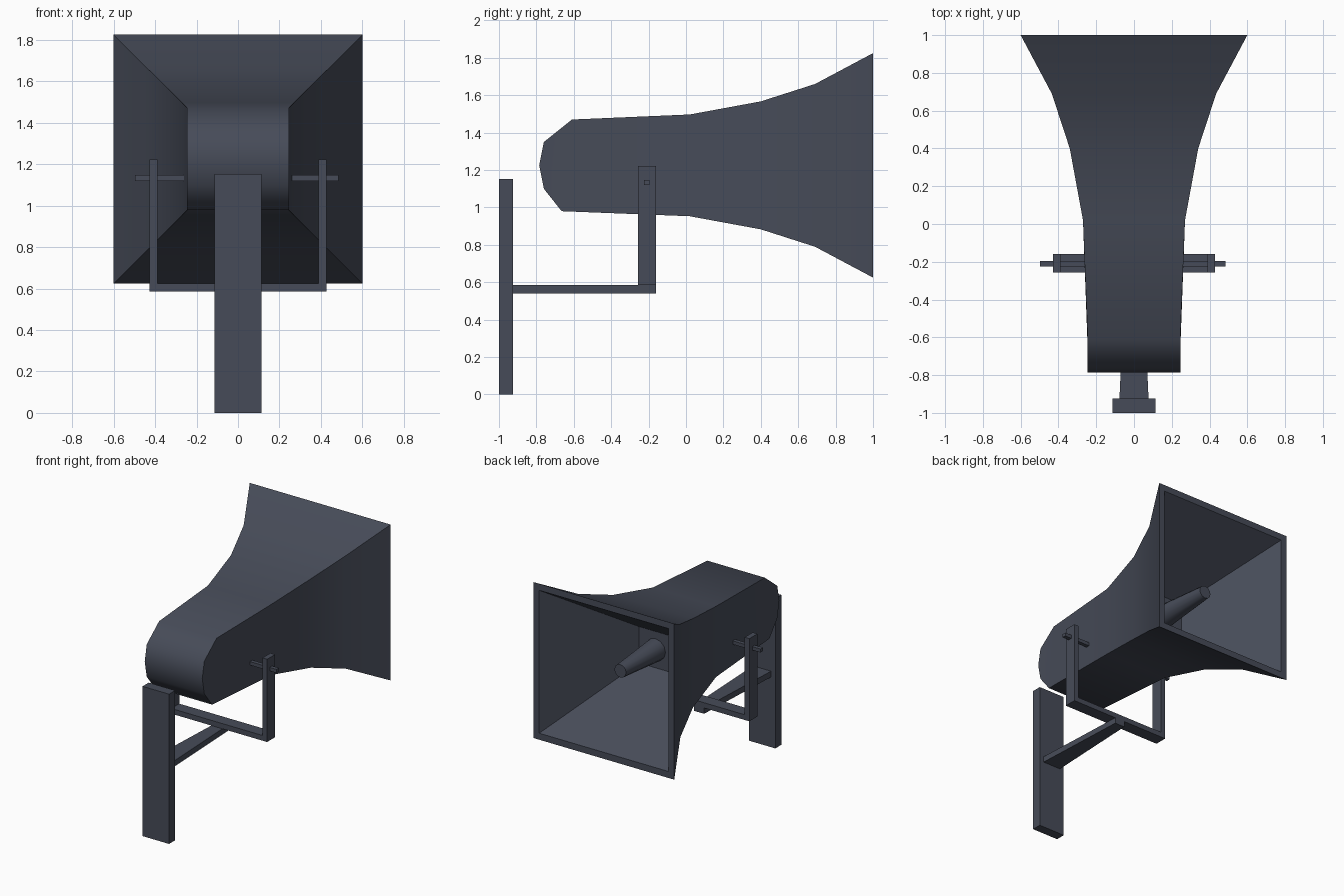
import bpy, bmesh, math

if "Cube" in bpy.data.objects:
    bpy.data.objects.remove(bpy.data.objects["Cube"])

paint = bpy.data.materials.new("slate grey paint")
paint.diffuse_color = (0.062, 0.071, 0.098, 1)
paint.use_nodes = True
paint.node_tree.nodes["Principled BSDF"].inputs["Base Color"].default_value = paint.diffuse_color


def finish(name, bm, smooth=None):
    bmesh.ops.remove_doubles(bm, verts=bm.verts, dist=1e-4)
    bmesh.ops.recalc_face_normals(bm, faces=bm.faces)
    me = bpy.data.meshes.new(name)
    bm.to_mesh(me)
    bm.free()
    me.materials.append(paint)
    ob = bpy.data.objects.new(name, me)
    bpy.context.collection.objects.link(ob)
    if smooth:
        bpy.ops.object.select_all(action='DESELECT')
        ob.select_set(True)
        bpy.context.view_layer.objects.active = ob
        bpy.ops.object.shade_smooth_by_angle(angle=math.radians(smooth))
    return ob


def box(name, x0, x1, y0, y1, z0, z1, taper=1.0):
    """Box from its limits; taper scales the width at the y1 end."""
    bm = bmesh.new()
    bmesh.ops.create_cube(bm, size=1)
    cx = (x0 + x1) / 2
    for v in bm.verts:
        k = taper if v.co.y > 0 else 1
        v.co = (cx + v.co.x * (x1 - x0) * k,
                y0 + (v.co.y + .5) * (y1 - y0),
                z0 + (v.co.z + .5) * (z1 - z0))
    return finish(name, bm)


# Horn: rectangular rings (half width, top y, top z, bottom y, bottom z)
MID = 1.225
rings = [
    (.245, -.785, MID, -.785, MID),
    (.245, -.76, 1.35, -.76, 1.10),
    (.245, -.61, 1.47, -.665, .98),
    (.27, .02, 1.497, .02, .953),
    (.34, .40, 1.567, .40, .883),
    (.435, .69, 1.66, .69, .79),
    (.60, 1.0, 1.825, 1.0, .625),
    (.55, 1.0, 1.775, 1.0, .675),        # inner lip
    (.14, .37, MID + .14, .37, MID - .14),  # throat
]
bm = bmesh.new()
loops = []
for w, yt, zt, yb, zb in rings:
    loops.append([bm.verts.new(c) for c in
                  ((-w, yt, zt), (w, yt, zt), (w, yb, zb), (-w, yb, zb))])
for a, b in zip(loops, loops[1:]):
    for i in range(4):
        j = (i + 1) % 4
        if a is loops[0] and i in (1, 3):   # triangular cheeks of the rounded back
            bm.faces.new((a[i], b[i], b[j]))
        else:
            bm.faces.new((a[i], a[j], b[j], b[i]))
bm.faces.new(loops[-1])
finish("horn", bm, 50)

# Tapered tube inside the mouth
bm = bmesh.new()
bmesh.ops.create_cone(bm, cap_ends=True, segments=12, radius1=.085, radius2=.05, depth=.44)
for v in bm.verts:
    x, y, z = v.co
    v.co = (x, .58 + z, MID + y)
finish("inner_tube", bm, 40)

# Wall post, support arm and U bracket
box("wall_post", -.113, .113, -1, -.925, 0, 1.153)
box("support_arm", -.077, .077, -.925, -.16, .54, .585, taper=.55)
box("bracket_base", -.428, .428, -.257, -.16, .585, .625)
for s, side in ((-1, "left"), (1, "right")):
    a, b = sorted((s * .388, s * .428))
    box(f"bracket_upright_{side}", a, b, -.257, -.16, .625, 1.222)
    a, b = sorted((s * .25, s * (.485 if s > 0 else .498)))
    box(f"pivot_pin_{side}", a, b, -.225, -.195, 1.12, 1.147)
